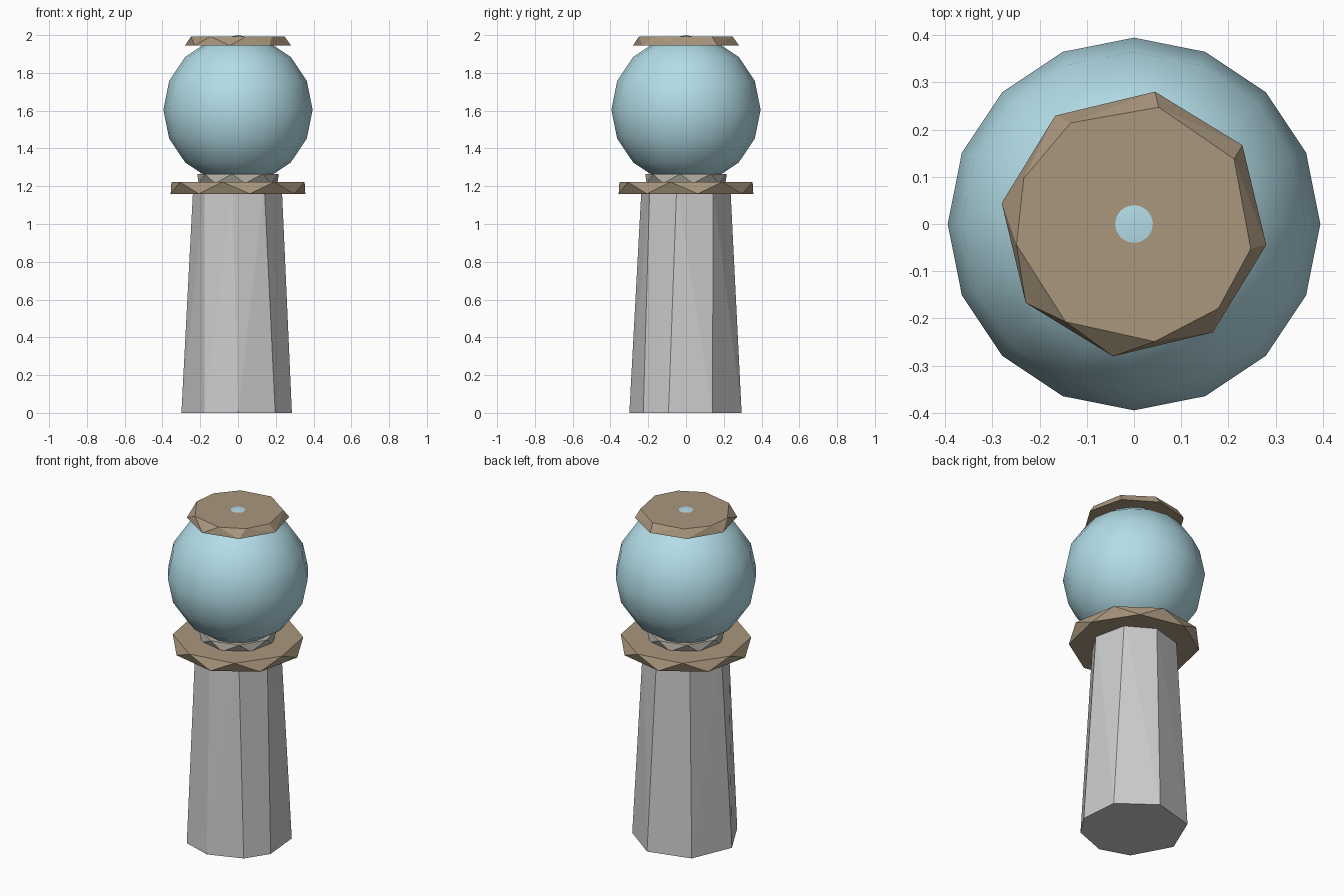
import bpy, bmesh
from math import radians, cos, sin

if "Cube" in bpy.data.objects:
    bpy.data.objects.remove(bpy.data.objects["Cube"])


def material(name, rgb):
    m = bpy.data.materials.new(name)
    m.diffuse_color = (*rgb, 1)
    m.use_nodes = True
    m.node_tree.nodes["Principled BSDF"].inputs["Base Color"].default_value = m.diffuse_color
    return m


def ring(radius, z, angles):
    return [(radius * cos(radians(a)), radius * sin(radians(a)), z) for a in angles]


def octagon(start):
    return [start + 45 * k for k in range(8)]


def faceted_block(name, lower, upper, mat=None):
    """Flat-faced solid spanning two rings of points."""
    bm = bmesh.new()
    for p in lower + upper:
        bm.verts.new(p)
    bmesh.ops.convex_hull(bm, input=bm.verts[:])
    bmesh.ops.dissolve_limit(bm, angle_limit=radians(0.5),
                             verts=bm.verts[:], edges=bm.edges[:])
    bmesh.ops.recalc_face_normals(bm, faces=bm.faces[:])
    mesh = bpy.data.meshes.new(name)
    bm.to_mesh(mesh)
    bm.free()
    obj = bpy.data.objects.new(name, mesh)
    bpy.context.collection.objects.link(obj)
    if mat:
        mesh.materials.append(mat)
    return obj


tan = material("tan", (0.40, 0.31, 0.21))
glass = material("pale_blue", (0.45, 0.72, 0.80))
stone = material("warm_grey", (0.45, 0.43, 0.37))

# Tapered, slightly irregular eight-sided post
faceted_block("post",
              ring(0.30, 0.0, [-126, -90, -49, -18, 28, 79, 131, 183]),
              ring(0.237, 1.20, [-138, -97, -54, -12, 37, 82, 130, 180]))

# Wide flange with zigzag facets
faceted_block("flange", ring(0.362, 1.16, octagon(10)),
              ring(0.362, 1.222, octagon(-13)), tan)

# Small collar that cups the globe
faceted_block("collar", ring(0.212, 1.215, octagon(10)),
              ring(0.218, 1.265, octagon(-8)), stone)

# Globe
bpy.ops.mesh.primitive_uv_sphere_add(segments=16, ring_count=8, radius=0.395,
                                     location=(0, 0, 1.605))
globe = bpy.context.object
globe.name = "globe"
globe.data.materials.append(glass)
bpy.ops.object.shade_smooth()

# Cap with the top of the globe just poking through
faceted_block("cap", ring(0.284, 1.945, octagon(-9)),
              ring(0.253, 1.992, [78, 33, -12, -45, -80, -125, -170, 157.5, 122]), tan)
